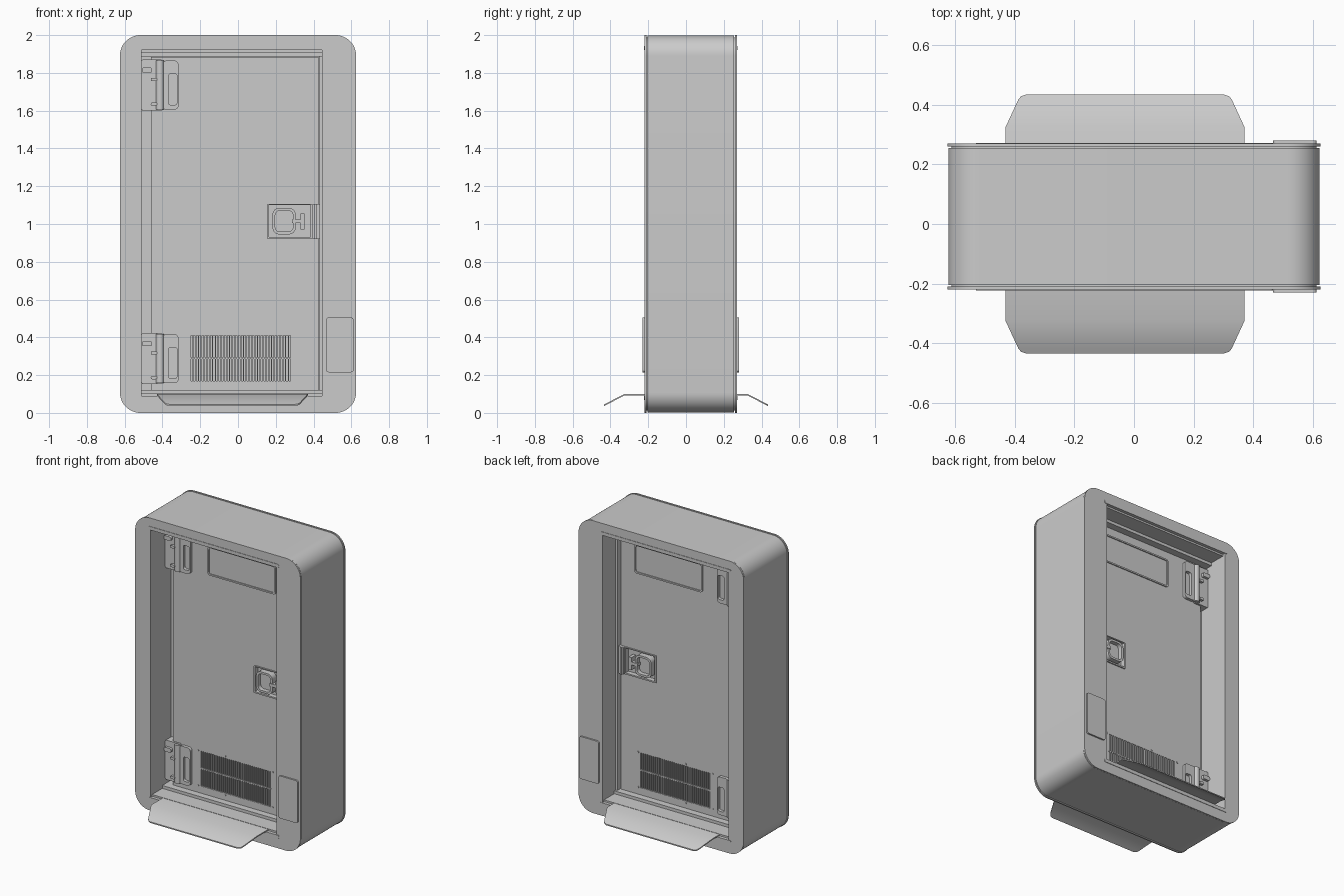
import bpy, bmesh, math
from math import sin, cos, pi

if "Cube" in bpy.data.objects:
    bpy.data.objects.remove(bpy.data.objects["Cube"], do_unlink=True)

# One painted-metal colour
metal = bpy.data.materials.new("light_grey_metal")
grey = (0.6, 0.6, 0.6, 1)
metal.use_nodes = True
metal.diffuse_color = grey
shader = next(n for n in metal.node_tree.nodes if n.type == 'BSDF_PRINCIPLED')
shader.inputs["Base Color"].default_value = grey
shader.inputs["Roughness"].default_value = 0.5

MID = 0.025  # middle of the wall depth
scene = bpy.context.collection


def finish(name, bm):
    bmesh.ops.remove_doubles(bm, verts=bm.verts, dist=1e-5)
    bmesh.ops.recalc_face_normals(bm, faces=bm.faces)
    mesh = bpy.data.meshes.new(name)
    bm.to_mesh(mesh)
    bm.free()
    mesh.materials.append(metal)
    mesh.shade_smooth()
    mesh.set_sharp_from_angle(angle=math.radians(32))
    obj = bpy.data.objects.new(name, mesh)
    scene.objects.link(obj)
    return obj


def rect(x0, z0, x1, z1, r=0, n=6):
    """Rectangle outline with optional round corners."""
    if not r:
        return [(x0, z0), (x1, z0), (x1, z1), (x0, z1)]
    corners = [(x1 - r, z1 - r), (x0 + r, z1 - r), (x0 + r, z0 + r), (x1 - r, z0 + r)]
    return [(cx + r * cos((q + i / n) * pi / 2), cz + r * sin((q + i / n) * pi / 2))
            for q, (cx, cz) in enumerate(corners) for i in range(n + 1)]


def slab(name, outlines, y0, y1):
    """Extrude nested outlines (x, z) between two depths; inner ones are holes."""
    curve = bpy.data.curves.new(name, 'CURVE')
    curve.dimensions, curve.fill_mode = '2D', 'BOTH'
    curve.extrude = (y1 - y0) / 2
    for pts in outlines:
        spline = curve.splines.new('POLY')
        spline.points.add(len(pts) - 1)
        for p, (x, z) in zip(spline.points, pts):
            p.co = (x, z, 0, 1)
        spline.use_cyclic_u = True
    temp = bpy.data.objects.new(name, curve)
    scene.objects.link(temp)
    graph = bpy.context.evaluated_depsgraph_get()
    mesh = bpy.data.meshes.new_from_object(temp.evaluated_get(graph))
    bm = bmesh.new()
    bm.from_mesh(mesh)
    bpy.data.objects.remove(temp)
    bpy.data.curves.remove(curve)
    bpy.data.meshes.remove(mesh)
    for v in bm.verts:
        x, z, d = v.co
        v.co = (x, d + (y0 + y1) / 2, z)
    return finish(name, bm)


def both(name, outlines, y0, y1):
    """The same slab on the front and on the back."""
    slab(name + "_front", outlines, y0, y1)
    slab(name + "_back", outlines, 2 * MID - y1, 2 * MID - y0)


def barrel(name, x, y, z0, z1, r):
    for side, yy in (("front", y), ("back", 2 * MID - y)):
        bm = bmesh.new()
        bmesh.ops.create_cone(bm, cap_ends=True, segments=20, radius1=r, radius2=r, depth=z1 - z0)
        bmesh.ops.translate(bm, verts=bm.verts, vec=(x, yy, (z0 + z1) / 2))
        finish(f"{name}_{side}", bm)


# Rounded outer frame with grooved rims
opening = rect(-0.51, 0.075, 0.445, 1.935)
slab("frame_body", [rect(-0.622, 0.003, 0.622, 1.997, 0.105, 12), opening], -0.204, 0.254)
slab("frame_groove", [rect(-0.612, 0.013, 0.612, 1.987, 0.097, 12), opening], -0.213, 0.263)
both("frame_rim", [rect(-0.625, 0, 0.625, 2, 0.108, 12), opening], -0.219, -0.209)

# Door gap backing, stepped header and sill, latch-side stop
slab("gap_backing", [opening], 0.005, 0.045)
for top, name in ((True, "header"), (False, "sill")):
    def band(a, b, x0=-0.51, x1=0.445, r=0):
        return [rect(x0, 2.01 - b, x1, 2.01 - a, r)] if not top else [rect(x0, a, x1, b, r)]
    both(name + "_trim", band(1.92, 1.943, -0.53, 0.465, 0.01), -0.222, -0.2)
    both(name + "_lip", band(1.908, 1.936), -0.2, 0.01)
    both(name + "_stop", band(1.888, 1.91), -0.09, 0.01)
both("latch_stop", [rect(0.432, 0.12, 0.446, 1.89)], -0.075, 0.01)

# Door core and skins pierced for the vent and handle
VENT = (-0.25, 0.17, 0.285, 0.41)
CUP = (0.165, 0.93, 0.385, 1.1)
slab("door_core", [rect(-0.46, 0.12, 0.425, 1.885)], -0.01, 0.06)
both("door_skin", [rect(-0.46, 0.12, 0.425, 1.885), rect(*VENT), rect(*CUP)], -0.045, -0.008)

# Blank upper window outlined with a bead
both("window_bead", [rect(-0.195, 1.632, 0.32, 1.83, 0.018), rect(-0.185, 1.642, 0.31, 1.82, 0.012)],
     -0.052, -0.04)

# Vent louvres, middle rail and screws
count = 36
pitch = (VENT[2] - VENT[0]) / count
both("vent_louvres", [rect(VENT[0] + (i + 0.55) * pitch, VENT[1], VENT[0] + (i + 1) * pitch, VENT[3])
                      for i in range(count)], -0.044, -0.01)
both("vent_rail", [rect(VENT[0], 0.286, VENT[2], 0.294)], -0.045, -0.01)
both("vent_screws", [rect(x - 0.006, z - 0.006, x + 0.006, z + 0.006, 0.0059, 3)
                     for x, z in ((-0.27, 0.41), (0.295, 0.41), (-0.27, 0.17), (0.295, 0.17),
                                  (-0.065, 0.424), (-0.065, 0.156))], -0.049, -0.04)

# Recessed handle: cup rim, pull ring, latch bar and strike
both("handle_cup_rim", [rect(0.155, 0.92, 0.393, 1.106, 0.006), rect(*CUP)], -0.053, -0.04)
both("handle_back", [rect(*CUP)], -0.02, -0.008)
both("handle_ring", [rect(0.183, 0.945, 0.305, 1.085, 0.035), rect(0.197, 0.959, 0.291, 1.071, 0.025)],
     -0.065, -0.018)
both("handle_paddle", [rect(0.197, 0.959, 0.291, 1.071, 0.025)], -0.036, -0.018)
both("latch_bar", [[(0.285, 1.005), (0.33, 1.005), (0.33, 0.97), (0.352, 0.97), (0.352, 1.055),
                    (0.33, 1.055), (0.33, 1.025), (0.285, 1.025)]], -0.068, -0.018)
both("latch_strike", [rect(0.393, 0.92, 0.443, 1.106, 0.004)], -0.062, -0.01)
both("latch_strike_rib", [rect(0.405, 0.92, 0.415, 1.106)], -0.07, -0.06)

# Hinges: leaf with pocket, jamb plate, barrel and bolts
for label, z in (("upper", 1.6), ("lower", 0.152)):
    leaf = rect(-0.40, z + 0.005, -0.315, z + 0.265, 0.022)
    pocket = rect(-0.368, z + 0.03, -0.323, z + 0.195, 0.012)
    both(f"{label}_hinge_leaf", [leaf, pocket], -0.066, -0.04)
    both(f"{label}_hinge_jamb_plate", [rect(-0.51, z, -0.4, z + 0.27, 0.008)], -0.058, 0.006)
    barrel(f"{label}_hinge_barrel", -0.413, -0.056, z + 0.005, z + 0.265, 0.022)
    both(f"{label}_hinge_bolts",
         [rect(-0.462, z + h - 0.009, -0.428, z + h + 0.009, 0.0085) for h in (0.035, 0.165)]
         + [rect(-0.508, z + h - 0.014, -0.455, z + h + 0.014, 0.01) for h in (0.215,)],
         -0.076, -0.05)

# Card plates on the frame face
both("card_plate", [rect(0.466, 0.215, 0.612, 0.505, 0.014)], -0.23, -0.215)

# Bent, tapered ramp plates at the foot of the door
for side, s in (("front", 1), ("back", -1)):
    bm = bmesh.new()
    rows = []
    for y, z, half in ((-0.05, 0.1, 0.4), (-0.325, 0.1, 0.4), (-0.418, 0.053, 0.357),
                       (-0.428, 0.048, 0.348), (-0.434, 0.045, 0.33)):
        rows.append([[bm.verts.new((-0.03 + k * half, s * y, z - t)) for k in (-1, 1)]
                     for t in (0, 0.008)])
    for (a, b), (c, d) in zip(rows, rows[1:]):
        for quad in ((a[0], a[1], c[1], c[0]), (b[0], b[1], d[1], d[0]),
                     (a[0], b[0], d[0], c[0]), (a[1], b[1], d[1], c[1])):
            bm.faces.new(quad)
    for a, b in (rows[0], rows[-1]):
        bm.faces.new((a[0], a[1], b[1], b[0]))
    finish(f"ramp_{side}", bm)
